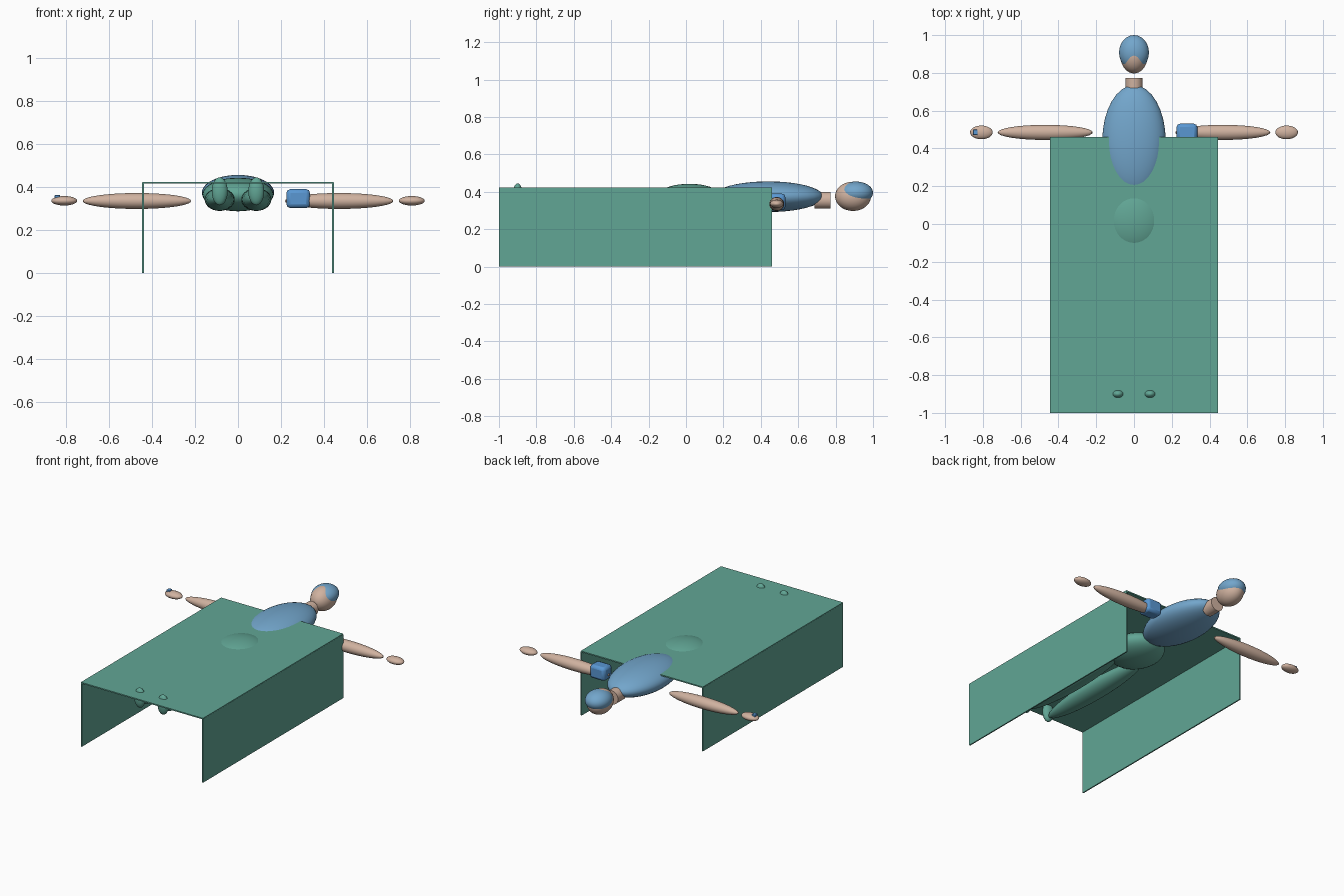
import bpy, math

if "Cube" in bpy.data.objects:
    bpy.data.objects.remove(bpy.data.objects["Cube"])


def material(name, rgb):
    m = bpy.data.materials.new(name)
    m.diffuse_color = (*rgb, 1)
    m.use_nodes = True
    m.node_tree.nodes["Principled BSDF"].inputs["Base Color"].default_value = m.diffuse_color
    return m


GREEN = material("drape_green", (0.12, 0.38, 0.30))
GOWN = material("gown_blue", (0.17, 0.38, 0.60))
SKIN = material("skin", (0.63, 0.445, 0.35))
CUFF = material("cuff_blue", (0.10, 0.31, 0.65))


def finish(name, size, mat, angle=30):
    ob = bpy.context.object
    ob.name = name
    ob.scale = size
    bpy.ops.object.transform_apply(location=False, rotation=False, scale=True)
    ob.data.materials.append(mat)
    bpy.ops.object.shade_smooth_by_angle(angle=math.radians(angle))
    return ob


def ellipsoid(name, loc, radii, mat):
    bpy.ops.mesh.primitive_uv_sphere_add(segments=32, ring_count=20, radius=1, location=loc)
    return finish(name, radii, mat)


def box(name, loc, size, mat, bevel=0):
    bpy.ops.mesh.primitive_cube_add(size=1, location=loc)
    ob = finish(name, size, mat)
    if bevel:
        mod = ob.modifiers.new("bevel", "BEVEL")
        mod.width = bevel
        mod.segments = 2
    return ob


# Drape: flat top and two hanging sides, open at both ends
box("drape_top", (0, -0.27, 0.42), (0.89, 1.46, 0.008), GREEN)
for side, s in (("left", -1), ("right", 1)):
    box(f"drape_side_{side}", (s * 0.442, -0.27, 0.21), (0.008, 1.46, 0.42), GREEN)

# Body
ellipsoid("torso", (0, 0.44, 0.374), (0.168, 0.295, 0.082), GOWN)
ellipsoid("pelvis", (0, 0.018, 0.365), (0.165, 0.182, 0.078), GREEN)

# Neck, head and cap
bpy.ops.mesh.primitive_cylinder_add(vertices=32, radius=1, depth=1, location=(0, 0.73, 0.355))
neck = finish("neck", (0.045, 0.045, 0.085), SKIN)
neck.rotation_euler.x = math.pi / 2
ellipsoid("head", (0, 0.893, 0.376), (0.073, 0.096, 0.078), SKIN)
ellipsoid("surgical_cap", (0, 0.908, 0.395), (0.079, 0.092, 0.060), GOWN)

# Limbs, mirrored left and right
for side, s in (("left", -1), ("right", 1)):
    ellipsoid(f"arm_{side}", (s * 0.47, 0.485, 0.335), (0.252, 0.04, 0.037), SKIN)
    ellipsoid(f"hand_{side}", (s * 0.808, 0.485, 0.336), (0.060, 0.036, 0.022), SKIN)
    ellipsoid(f"leg_{side}", (s * 0.085, -0.46, 0.342), (0.070, 0.43, 0.053), GREEN)
    ellipsoid(f"foot_{side}", (s * 0.085, -0.90, 0.38), (0.037, 0.027, 0.065), GREEN)

# Arm cuff and finger sensor
box("pressure_cuff", (0.28, 0.487, 0.346), (0.11, 0.088, 0.088), CUFF, 0.018)
box("finger_sensor", (-0.84, 0.485, 0.354), (0.025, 0.028, 0.018), CUFF, 0.003)
